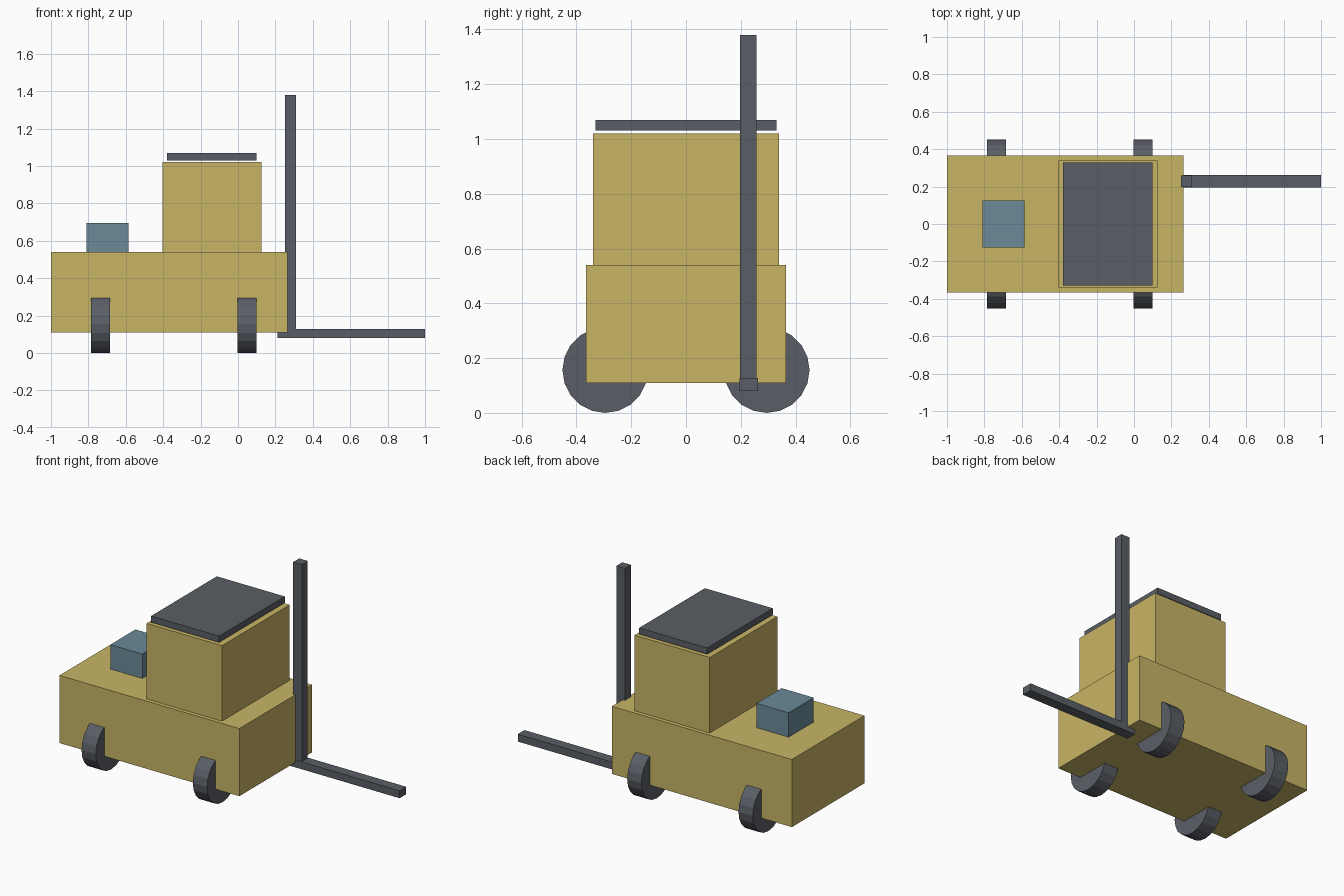
import bpy
import math

if "Cube" in bpy.data.objects:
    bpy.data.objects.remove(bpy.data.objects["Cube"])


def material(name, rgb):
    m = bpy.data.materials.new(name)
    m.diffuse_color = (*rgb, 1)
    m.use_nodes = True
    m.node_tree.nodes["Principled BSDF"].inputs["Base Color"].default_value = m.diffuse_color
    return m


YELLOW = material("ochre_yellow", (0.578, 0.462, 0.133))
GREY = material("dark_grey", (0.102, 0.114, 0.133))
BLUE = material("steel_blue", (0.147, 0.254, 0.314))


def box(name, xs, ys, zs, mat):
    """Box between the given min/max pairs."""
    spans = (xs, ys, zs)
    bpy.ops.mesh.primitive_cube_add(size=1, location=[(a + b) / 2 for a, b in spans])
    ob = bpy.context.object
    ob.name = name
    ob.scale = [b - a for a, b in spans]
    bpy.ops.object.transform_apply(location=False, rotation=False, scale=True)
    ob.data.materials.append(mat)


def wheel(name, x, y):
    """Faceted wheel with its axle along x."""
    r = 0.156
    bpy.ops.mesh.primitive_cylinder_add(vertices=20, radius=r, depth=0.1,
                                        location=(x, y, r),
                                        rotation=(0, math.pi / 2, 0))
    ob = bpy.context.object
    ob.name = name
    ob.data.materials.append(GREY)


# Chassis, cab and roof
box("chassis", (-1.0, 0.265), (-0.365, 0.365), (0.11, 0.54), YELLOW)
box("cab", (-0.405, 0.125), (-0.34, 0.34), (0.54, 1.02), YELLOW)
box("roof", (-0.38, 0.098), (-0.33, 0.33), (1.03, 1.07), GREY)

# Engine block on the rear deck
box("engine_block", (-0.81, -0.585), (-0.126, 0.126), (0.54, 0.695), BLUE)

# Lifting mast and single fork
box("mast", (0.25, 0.31), (0.198, 0.258), (0.10, 1.38), GREY)
box("fork", (0.212, 1.0), (0.195, 0.262), (0.08, 0.127), GREY)

# Wheels
for end, x in (("rear", -0.735), ("front", 0.048)):
    for side, y in (("right", -0.295), ("left", 0.295)):
        wheel(f"{end}_{side}_wheel", x, y)
